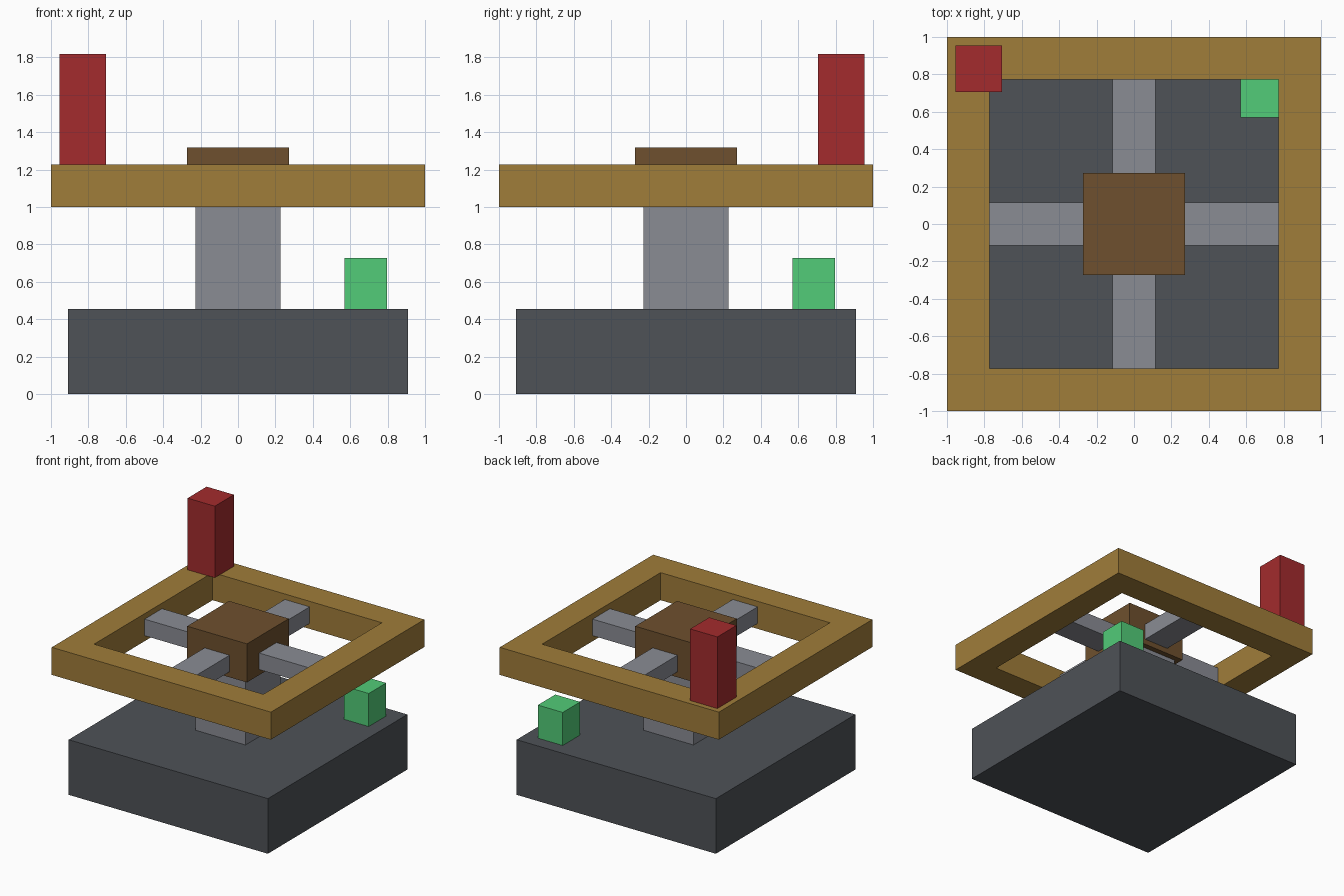
import bpy
import bmesh
from math import pi
from mathutils import Matrix

if "Cube" in bpy.data.objects:
    bpy.data.objects.remove(bpy.data.objects["Cube"])

U = 1 / 11  # one module: the frame is 22 modules wide


def make_material(name, hex_code):
    srgb = [int(hex_code[i:i + 2], 16) / 255 for i in (0, 2, 4)]
    colour = [c / 12.92 if c <= 0.04045 else ((c + 0.055) / 1.055) ** 2.4 for c in srgb] + [1]
    mat = bpy.data.materials.new(name)
    mat.use_nodes = True
    mat.diffuse_color = colour
    mat.node_tree.nodes["Principled BSDF"].inputs["Base Color"].default_value = colour
    return mat


dark_grey = make_material("dark grey", "4e5257")
light_grey = make_material("light grey", "8a8c94")
gold = make_material("gold", "a07d3a")
brown = make_material("brown", "6e502e")
red = make_material("red", "a32b2d")
green = make_material("green", "52cc78")


def add_object(name, bm, mat):
    mesh = bpy.data.meshes.new(name)
    bmesh.ops.recalc_face_normals(bm, faces=bm.faces)
    bm.to_mesh(mesh)
    bm.free()
    mesh.materials.append(mat)
    obj = bpy.data.objects.new(name, mesh)
    bpy.context.collection.objects.link(obj)
    return obj


def box(name, low, high, mat):
    """Box between two corners, given in modules."""
    bm = bmesh.new()
    bmesh.ops.create_cube(bm, size=1)
    for v in bm.verts:
        v.co = [U * (a if c < 0 else b) for c, a, b in zip(v.co, low, high)]
    return add_object(name, bm, mat)


def square_frame(name, outer, inner, bottom, top, mat):
    """Square ring swept from a rectangular section through four corners."""
    bm = bmesh.new()
    section = [(outer, bottom), (outer, top), (inner, top), (inner, bottom)]
    corners = [(1, 1), (-1, 1), (-1, -1), (1, -1)]
    rings = [[bm.verts.new((U * r * x, U * r * y, U * z)) for r, z in section] for x, y in corners]
    for i in range(4):
        a, b = rings[i], rings[(i + 1) % 4]
        for j in range(4):
            k = (j + 1) % 4
            bm.faces.new((a[j], a[k], b[k], b[j]))
    return add_object(name, bm, mat)


# Base and centre column
box("base", (-10, -10, 0), (10, 10, 5), dark_grey)
box("column", (-2.5, -2.5, 5), (2.5, 2.5, 11), light_grey)

# Raised frame with hub and four spokes
square_frame("frame", 11, 8.5, 11, 13.5, gold)
box("hub", (-3, -3, 11), (3, 3, 14.5), brown)
for i, side in enumerate(("left", "back", "right", "front")):
    spoke = box(side + "_spoke", (3, -1.25, 11.5), (8.5, 1.25, 13), light_grey)
    spoke.data.transform(Matrix.Rotation(i * pi / 2, 4, "Z"))

# Corner blocks
box("tall_corner_post", (-10.5, 7.77, 13.5), (-7.77, 10.5, 20), red)
box("small_corner_block", (6.25, 6.25, 5), (8.75, 8.75, 8), green)
